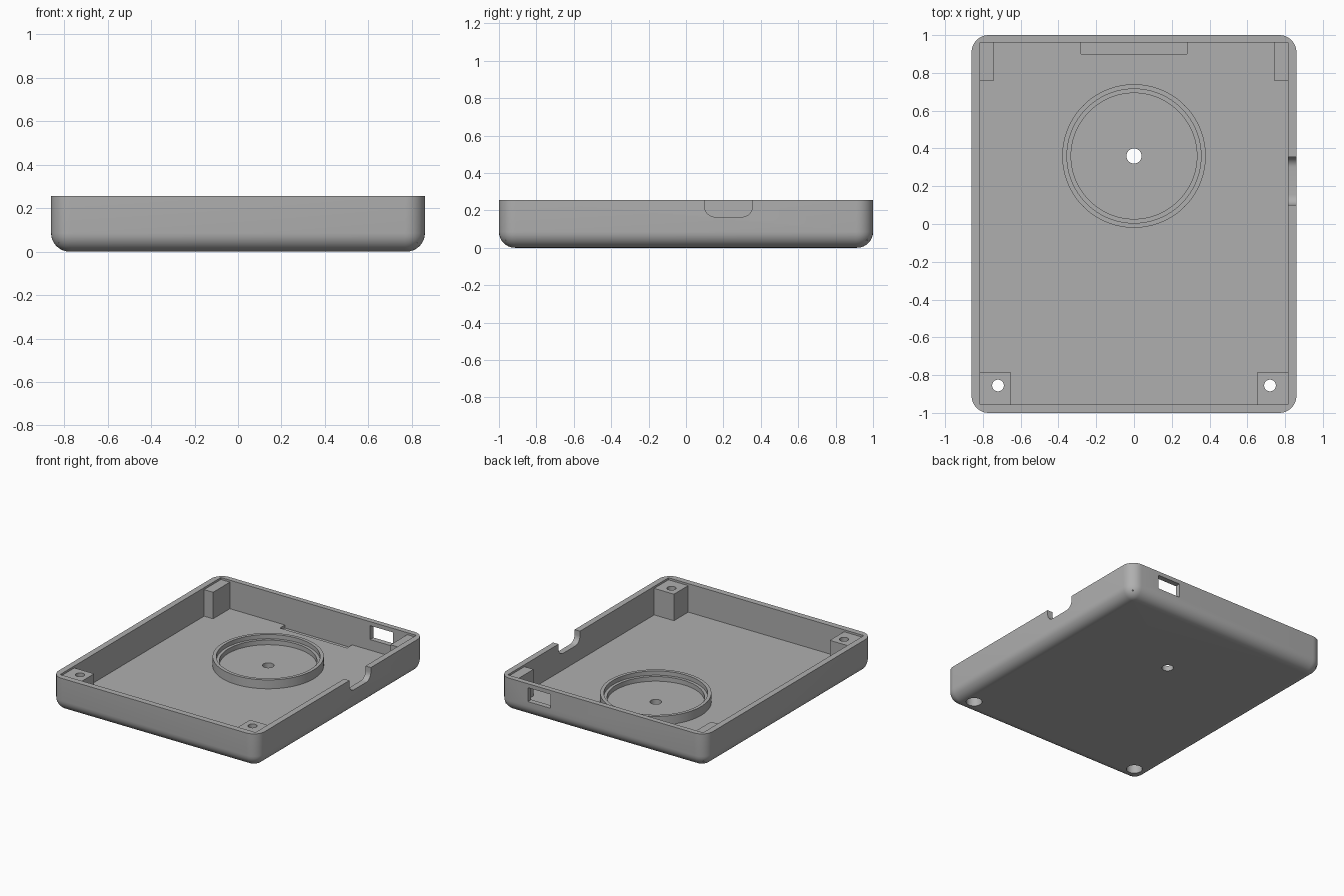
import bpy, bmesh, math
from mathutils import Vector

if "Cube" in bpy.data.objects:
    bpy.data.objects.remove(bpy.data.objects["Cube"], do_unlink=True)

FLOOR, RIM, POST_TOP = 0.04, 0.255, 0.24

grey = bpy.data.materials.new("plain_grey")
grey.use_nodes = True
colour = (0.43, 0.43, 0.43, 1)
grey.diffuse_color = colour
grey.node_tree.nodes["Principled BSDF"].inputs["Base Color"].default_value = colour


def finish(name, bm):
    bmesh.ops.recalc_face_normals(bm, faces=bm.faces)
    mesh = bpy.data.meshes.new(name)
    bm.to_mesh(mesh)
    bm.free()
    mesh.materials.append(grey)
    ob = bpy.data.objects.new(name, mesh)
    bpy.context.collection.objects.link(ob)
    return ob


def box_bm(lo, hi):
    bm = bmesh.new()
    bmesh.ops.create_cube(bm, size=1)
    lo, hi = Vector(lo), Vector(hi)
    for v in bm.verts:
        v.co = (lo + hi) / 2 + v.co * (hi - lo)
    return bm


def box(name, lo, hi):
    return finish(name, box_bm(lo, hi))


def bevel(bm, test, width, segments):
    edges = [e for e in bm.edges if test(*[v.co for v in e.verts])]
    bmesh.ops.bevel(bm, geom=edges, offset=width, segments=segments,
                    profile=0.5, affect='EDGES', clamp_overlap=True)


def lathe(name, centre, profile, steps=64):
    # Closed profile of (radius, height) spun about a vertical axis
    bm = bmesh.new()
    rings = []
    for i in range(steps):
        a = math.tau * i / steps
        rings.append([bm.verts.new((centre[0] + r * math.cos(a), centre[1] + r * math.sin(a), z))
                      for r, z in profile])
    n = len(profile)
    for i in range(steps):
        a, b = rings[i], rings[(i + 1) % steps]
        for j in range(n):
            bm.faces.new((a[j], b[j], b[(j + 1) % n], a[(j + 1) % n]))
    return finish(name, bm)


def cylinder(name, centre, radius, z0, z1):
    bm = bmesh.new()
    bmesh.ops.create_cone(bm, cap_ends=True, segments=40, radius1=radius, radius2=radius, depth=z1 - z0)
    bmesh.ops.translate(bm, verts=bm.verts, vec=(*centre, (z0 + z1) / 2))
    return finish(name, bm)


def cut(target, cutters):
    bpy.context.view_layer.objects.active = target
    for c in cutters:
        mod = target.modifiers.new("cut", 'BOOLEAN')
        mod.operation, mod.solver, mod.object = 'DIFFERENCE', 'EXACT', c
        bpy.ops.object.modifier_apply(modifier=mod.name)


# Outer shell with rounded uprights and a rounded underside
bm = box_bm((-0.86, -1, 0), (0.86, 1, RIM))
bevel(bm, lambda a, b: abs(a.z - b.z) > 0.1, 0.09, 8)
bevel(bm, lambda a, b: max(a.z, b.z) < 0.001, 0.085, 8)
tray = finish("tray", bm)

# Cavity, cable notch, port window and floor recess
notch = box_bm((0.78, 0.1, 0.165), (0.9, 0.355, 0.4))
bevel(notch, lambda a, b: max(a.z, b.z) < 0.17 and abs(a.x - b.x) > 0.05, 0.055, 8)
cutters = [
    box("cavity_cutter", (-0.815, -0.955, FLOOR), (0.815, 0.96, 0.5)),
    finish("notch_cutter", notch),
    box("window_cutter", (0.43, 0.9, 0.12), (0.62, 1.1, 0.225)),
    box("recess_cutter", (-0.28, 0.9, 0.017), (0.28, 0.96, 0.1)),
    cylinder("centre_hole_cutter", (0, 0.36), 0.04, -0.1, 0.1),
]

# Screw posts at the front, plain posts at the back
parts = [tray]
for side, s in (("left", 1), ("right", -1)):
    def span(x0, x1):
        return sorted((s * x0, s * x1))
    (fa, fb), (ba, bb) = span(0.65, 0.825), span(0.74, 0.825)
    post = box("screw_post_" + side, (fa, -0.965, FLOOR), (fb, -0.785, POST_TOP))
    parts.append(post)
    parts.append(box("back_post_" + side, (ba, 0.76, FLOOR), (bb, 0.97, POST_TOP)))
    spot = (s * 0.72, -0.855)
    bores = [cylinder("screw_hole_cutter", spot, 0.031, -0.1, 0.4),
             cylinder("screw_head_cutter", spot, 0.055, -0.1, 0.1)]
    cut(post, bores)
    cutters += bores
cut(tray, cutters)
for c in cutters:
    bpy.data.objects.remove(c, do_unlink=True)

# Stepped round holder on the floor
z1, z2 = FLOOR + 0.067, FLOOR + 0.035
parts.append(lathe("ring_holder", (0, 0.36), [
    (0.38, FLOOR - 0.005), (0.38, z1), (0.355, z1), (0.355, z2),
    (0.333, z2), (0.333, FLOOR - 0.005)], 96))

for ob in parts:
    bpy.ops.object.select_all(action='DESELECT')
    ob.select_set(True)
    bpy.context.view_layer.objects.active = ob
    bpy.ops.object.shade_smooth_by_angle(angle=math.radians(30))
